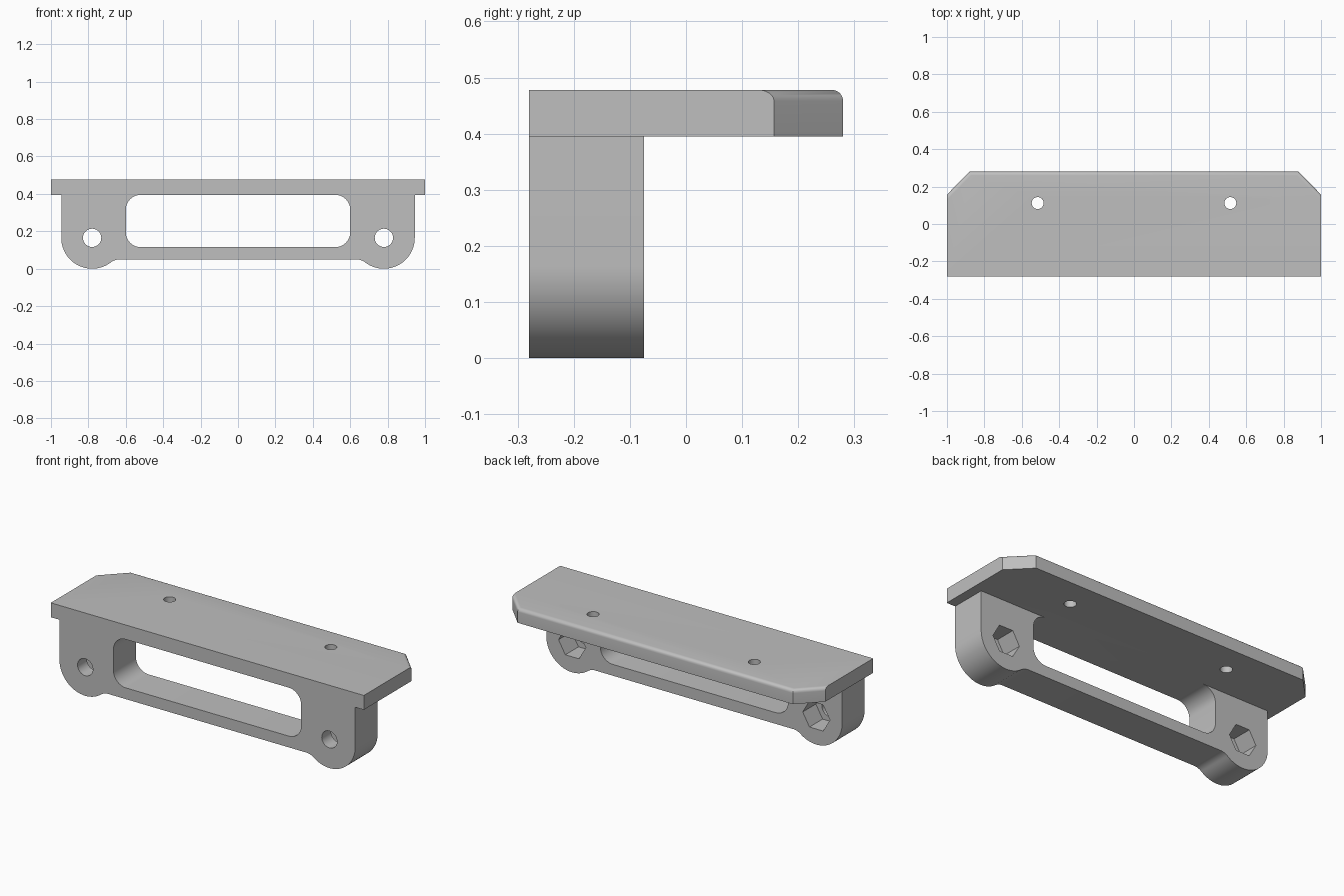
import bpy, bmesh, math
from mathutils import Vector

cube = bpy.data.objects.get("Cube")
if cube:
    bpy.data.objects.remove(cube, do_unlink=True)

FRONT, BACK, TOP, UNDER = -0.28, 0.28, 0.478, 0.395
HANGER_BACK = -0.075
BOLT_X, BOLT_Z, LOBE_R = 0.78, 0.165, 0.165

grey = bpy.data.materials.new("light_grey")
grey.use_nodes = True
colour = (0.52, 0.52, 0.52, 1)
grey.diffuse_color = colour
grey.node_tree.nodes["Principled BSDF"].inputs["Base Color"].default_value = colour


def arc(cx, cy, r, a0, a1, n=16):
    """Points on an arc, angles in degrees."""
    angles = [math.radians(a0 + (a1 - a0) * i / n) for i in range(n + 1)]
    return [(cx + r * math.cos(a), cy + r * math.sin(a)) for a in angles]


def prism(name, points, start, end, axis, round_edge=None, radius=0.02):
    """Extrude a 2D profile along y (profile in xz) or z (profile in xy)."""
    def place(p, d):
        return Vector((p[0], d, p[1])) if axis == "y" else Vector((p[0], p[1], d))
    bm = bmesh.new()
    base = bm.faces.new([bm.verts.new(place(p, start)) for p in points])
    moved = bmesh.ops.extrude_face_region(bm, geom=[base])["geom"]
    shift = place((0, 0), end - start)
    bmesh.ops.translate(bm, vec=shift, verts=[v for v in moved if isinstance(v, bmesh.types.BMVert)])
    bmesh.ops.recalc_face_normals(bm, faces=bm.faces)
    if round_edge:
        edges = [e for e in bm.edges if round_edge(e)]
        bmesh.ops.bevel(bm, geom=edges, offset=radius, segments=6, profile=0.5, affect="EDGES")
    mesh = bpy.data.meshes.new(name)
    bm.to_mesh(mesh)
    bm.free()
    mesh.materials.append(grey)
    obj = bpy.data.objects.new(name, mesh)
    bpy.context.collection.objects.link(obj)
    return obj


def combine(target, other, operation):
    """Apply a boolean and discard the second object."""
    mod = target.modifiers.new(operation.lower(), "BOOLEAN")
    mod.operation, mod.solver, mod.object = operation, "EXACT", other
    bpy.ops.object.select_all(action="DESELECT")
    bpy.context.view_layer.objects.active = target
    target.select_set(True)
    bpy.ops.object.modifier_apply(modifier=mod.name)
    bpy.data.objects.remove(other, do_unlink=True)


# Top plate with clipped rear corners and a rounded upper rear edge
half = [(1, FRONT), (1, 0.157), (0.88, BACK)]
outline = half + [(-x, y) for x, y in reversed(half)]


def upper_rear(edge):
    a, b = (v.co for v in edge.verts)
    return min(a.z, b.z) > TOP - 0.001 and min(a.y, b.y) > 0.1


bracket = prism("mounting_bracket", outline, UNDER, TOP, "z", upper_rear)

# Hanging frame: two round lobes blended into a thin lower bar
fillet, bar_z = 0.08, 0.05
dz = BOLT_Z - (bar_z - fillet)
dx = math.sqrt((LOBE_R + fillet) ** 2 - dz ** 2)
tangent = math.degrees(math.atan2(dz, dx))
side = [(BOLT_X + LOBE_R, 0.44)]
side += arc(BOLT_X, BOLT_Z, LOBE_R, 0, tangent - 180, 32)
side += arc(BOLT_X - dx, bar_z - fillet, fillet, tangent, 90, 10)[1:]
frame = prism("hanging_frame", side + [(-x, z) for x, z in reversed(side)], FRONT, HANGER_BACK, "y")
combine(bracket, frame, "UNION")

# Long rounded window through the frame
r, sx, low = 0.08, 0.6, 0.115
window = []
for cx, cz, a in ((sx - r, UNDER - r, 0), (r - sx, UNDER - r, 90),
                  (r - sx, low + r, 180), (sx - r, low + r, 270)):
    window += arc(cx, cz, r, a, a + 90, 10)
combine(bracket, prism("window_cutter", window, FRONT - 0.1, HANGER_BACK + 0.1, "y"), "DIFFERENCE")

# Bolt holes, hexagonal nut pockets and plate screw holes
for s in (-1, 1):
    bolt = arc(s * BOLT_X, BOLT_Z, 0.049, 0, 360, 32)[:-1]
    combine(bracket, prism("bolt_cutter", bolt, FRONT - 0.1, HANGER_BACK + 0.1, "y"), "DIFFERENCE")
    nut = arc(s * BOLT_X, BOLT_Z, 0.087, 0, 360, 6)[:-1]
    combine(bracket, prism("nut_cutter", nut, HANGER_BACK - 0.12, HANGER_BACK + 0.1, "y"), "DIFFERENCE")
    screw = arc(s * 0.515, 0.112, 0.032, 0, 360, 24)[:-1]
    combine(bracket, prism("screw_cutter", screw, UNDER - 0.1, TOP + 0.1, "z"), "DIFFERENCE")

bpy.ops.object.select_all(action="DESELECT")
bracket.select_set(True)
bpy.context.view_layer.objects.active = bracket
bpy.ops.object.shade_smooth_by_angle(angle=math.radians(30))
